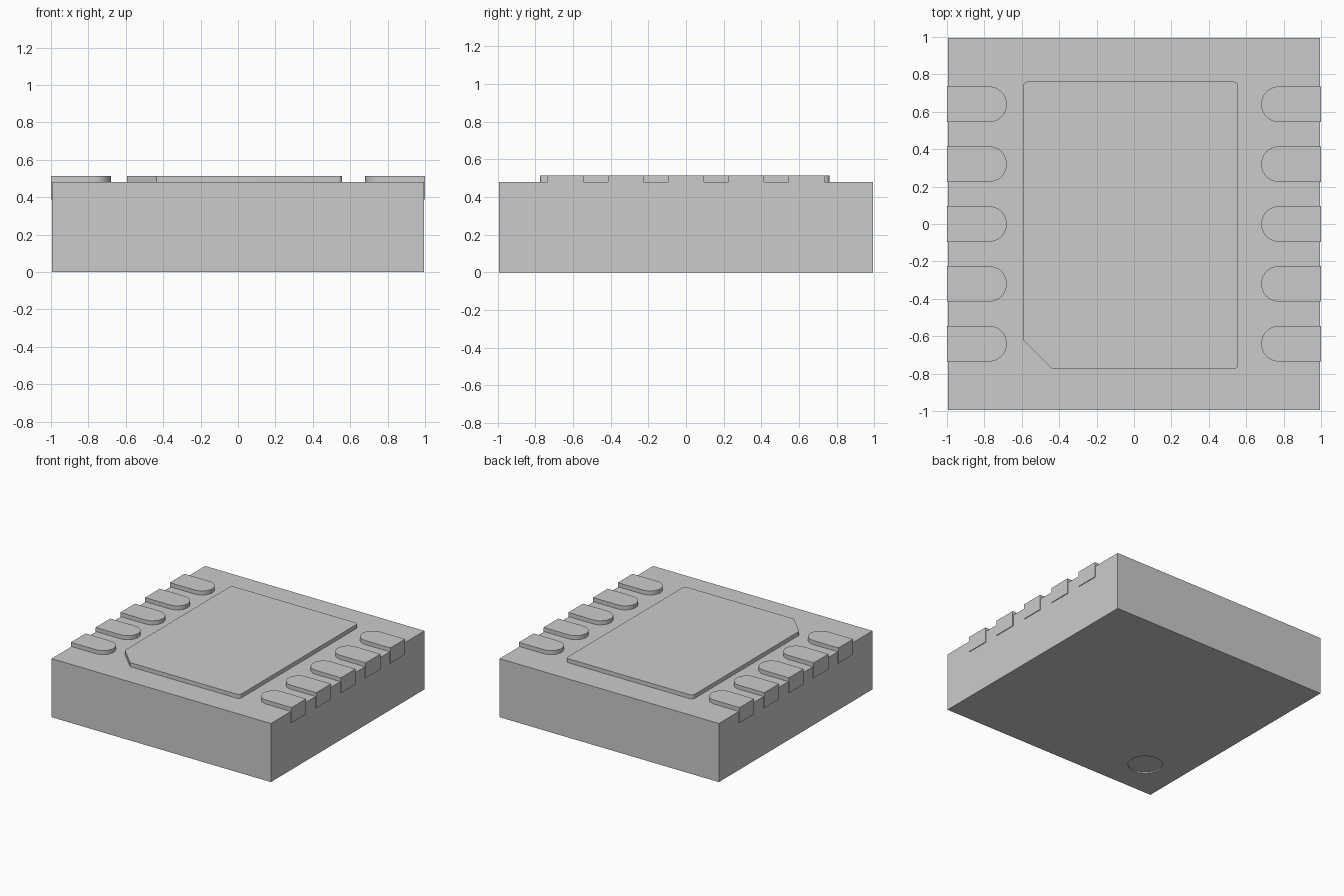
import bpy, bmesh, math

if "Cube" in bpy.data.objects:
    bpy.data.objects.remove(bpy.data.objects["Cube"])

HALF = 0.994         # half width of the moulded body
BODY_TOP = 0.48
PAD_LOW, PAD_TOP = 0.387, 0.513


def extrude_profile(name, points, z0, z1):
    """Closed prism from a counter-clockwise xy outline."""
    bm = bmesh.new()
    face = bm.faces.new([bm.verts.new((x, y, z0)) for x, y in points])
    res = bmesh.ops.extrude_face_region(bm, geom=[face])
    top = [g for g in res["geom"] if isinstance(g, bmesh.types.BMVert)]
    bmesh.ops.translate(bm, verts=top, vec=(0, 0, z1 - z0))
    bmesh.ops.recalc_face_normals(bm, faces=bm.faces[:])
    mesh = bpy.data.meshes.new(name)
    bm.to_mesh(mesh)
    bm.free()
    obj = bpy.data.objects.new(name, mesh)
    bpy.context.collection.objects.link(obj)
    return obj


def arc(cx, cy, r, a0, a1, n):
    """Points along an arc, angles in degrees."""
    angles = [math.radians(a0 + (a1 - a0) * i / n) for i in range(n + 1)]
    return [(cx + r * math.cos(a), cy + r * math.sin(a)) for a in angles]


def smooth(obj):
    bpy.ops.object.select_all(action='DESELECT')
    obj.select_set(True)
    bpy.context.view_layer.objects.active = obj
    bpy.ops.object.shade_smooth_by_angle(angle=math.radians(30))


# Moulded body with a shallow round orientation mark in its underside
body = extrude_profile("body", [(-HALF, -HALF), (HALF, -HALF), (HALF, HALF), (-HALF, HALF)], 0, BODY_TOP)
cutter = extrude_profile("mark_cutter", arc(-0.674, -0.672, 0.13, 0, 352.5, 47), -0.05, 0.01)
cutter.hide_render = True
cutter.hide_viewport = True
cut = body.modifiers.new("orientation_mark", 'BOOLEAN')
cut.operation = 'DIFFERENCE'
cut.solver = 'EXACT'
cut.object = cutter

# Central plate: three rounded corners and one chamfered corner
x0, x1, y0, y1, r = -0.593, 0.557, -0.775, 0.761, 0.025
outline = [(x0, y0 + 0.157), (x0 + 0.157, y0)]
outline += arc(x1 - r, y0 + r, r, -90, 0, 6)
outline += arc(x1 - r, y1 - r, r, 0, 90, 6)
outline += arc(x0 + r, y1 - r, r, 90, 180, 6)
smooth(extrude_profile("centre_plate", outline, PAD_LOW, PAD_TOP))

# Five round-ended contacts along each side, slightly proud of the body
w = 0.095
for side, label in ((-1, "left"), (1, "right")):
    for i in range(5):
        y = (i - 2) * 0.32
        tip = arc(-0.68 - w, 0, w, -90, 90, 20)
        pts = [(-side * px, -side * py + y) for px, py in [(-1, -w)] + tip + [(-1, w)]]
        smooth(extrude_profile(f"{label}_contact_{i + 1}", pts, PAD_LOW, PAD_TOP))
